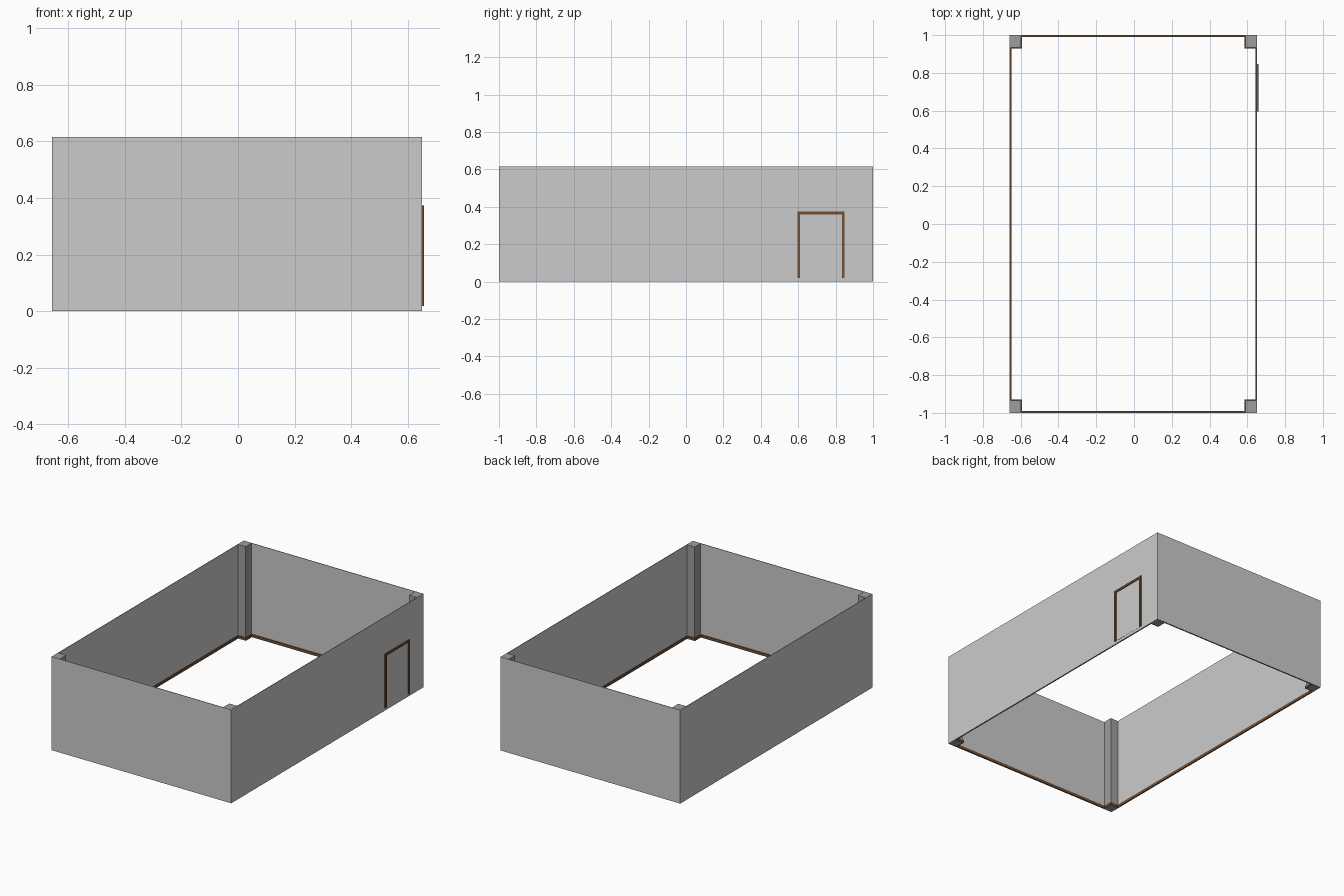
import bpy
import bmesh

cube = bpy.data.objects.get("Cube")
if cube:
    bpy.data.objects.remove(cube, do_unlink=True)

# Room extents and thicknesses
LEFT, RIGHT, DEPTH, HEIGHT = -0.658, 0.651, 1.0, 0.615
MID, HALF = (LEFT + RIGHT) / 2, (RIGHT - LEFT) / 2
WALL, COLUMN_X, COLUMN_Y = 0.004, 0.06, 0.066
TRIM, TRIM_HEIGHT = 0.005, 0.018


def make_material(name, rgb):
    mat = bpy.data.materials.new(name)
    mat.use_nodes = True
    color = (*rgb, 1)
    mat.diffuse_color = color
    mat.node_tree.nodes["Principled BSDF"].inputs["Base Color"].default_value = color
    return mat


wall_paint = make_material("light grey", (0.6, 0.6, 0.6))
column_paint = make_material("mid grey", (0.34, 0.34, 0.34))
wood = make_material("brown wood", (0.17, 0.08, 0.035))


def finish(name, bm, mat):
    bmesh.ops.recalc_face_normals(bm, faces=bm.faces)
    mesh = bpy.data.meshes.new(name)
    bm.to_mesh(mesh)
    bm.free()
    mesh.materials.append(mat)
    obj = bpy.data.objects.new(name, mesh)
    bpy.context.collection.objects.link(obj)


def box(name, low, high, mat):
    bm = bmesh.new()
    bmesh.ops.create_cube(bm, size=1)
    for v in bm.verts:
        v.co = [(a + b) / 2 + c * (b - a) for a, b, c in zip(low, high, v.co)]
    finish(name, bm, mat)


def ring(name, outer, inner, top, mat):
    """Closed band between two matching outlines, from the ground to top."""
    bm = bmesh.new()
    loops = [[bm.verts.new((x, y, z)) for x, y in outline]
             for outline, z in ((outer, 0), (outer, top), (inner, top), (inner, 0))]
    count = len(outer)
    for a, b in zip(loops, loops[1:] + loops[:1]):
        for i in range(count):
            j = (i + 1) % count
            bm.faces.new((a[i], a[j], b[j], b[i]))
    finish(name, bm, mat)


def rectangle(inset):
    return [(MID + sx * (HALF - inset), sy * (DEPTH - inset))
            for sx, sy in ((1, 1), (-1, 1), (-1, -1), (1, -1))]


def room_outline(inset):
    """Inner floor outline stepping around the four columns."""
    x, y = HALF - WALL - inset, DEPTH - WALL - inset
    cx, cy = HALF - COLUMN_X - inset, DEPTH - COLUMN_Y - inset
    points = []
    for sx, sy in ((1, 1), (-1, 1), (-1, -1), (1, -1)):
        corner = [(x, cy), (cx, cy), (cx, y)]
        if sx * sy < 0:
            corner.reverse()
        points += [(MID + sx * px, sy * py) for px, py in corner]
    return points


# Thin outer walls and the skirting that follows them inside
ring("walls", rectangle(0), rectangle(WALL), HEIGHT, wall_paint)
ring("skirting", room_outline(0), room_outline(TRIM), TRIM_HEIGHT, wood)

# Corner columns, sitting inside the wall faces
for sx, side in ((-1, "right"), (1, "left")):
    for sy, end in ((-1, "front"), (1, "back")):
        xs = sorted(MID + sx * d for d in (HALF - 0.001, HALF - COLUMN_X))
        ys = sorted(sy * d for d in (DEPTH - 0.001, DEPTH - COLUMN_Y))
        box(f"{end}_{side}_column", (xs[0], ys[0], 0),
            (xs[1], ys[1], HEIGHT + 0.0005), column_paint)

# Door on the left wall: flush leaf with a raised frame
Y0, Y1, Z0, Z1, BAR = 0.595, 0.848, TRIM_HEIGHT, 0.374, 0.014
FACE = RIGHT + 0.007
box("door_leaf", (RIGHT, Y0 + BAR, Z0), (RIGHT + 0.001, Y1 - BAR, Z1 - BAR), wall_paint)
box("door_front_jamb", (RIGHT, Y0, Z0), (FACE, Y0 + BAR, Z1 - BAR), wood)
box("door_back_jamb", (RIGHT, Y1 - BAR, Z0), (FACE, Y1, Z1 - BAR), wood)
box("door_lintel", (RIGHT, Y0, Z1 - BAR), (FACE, Y1, Z1), wood)
